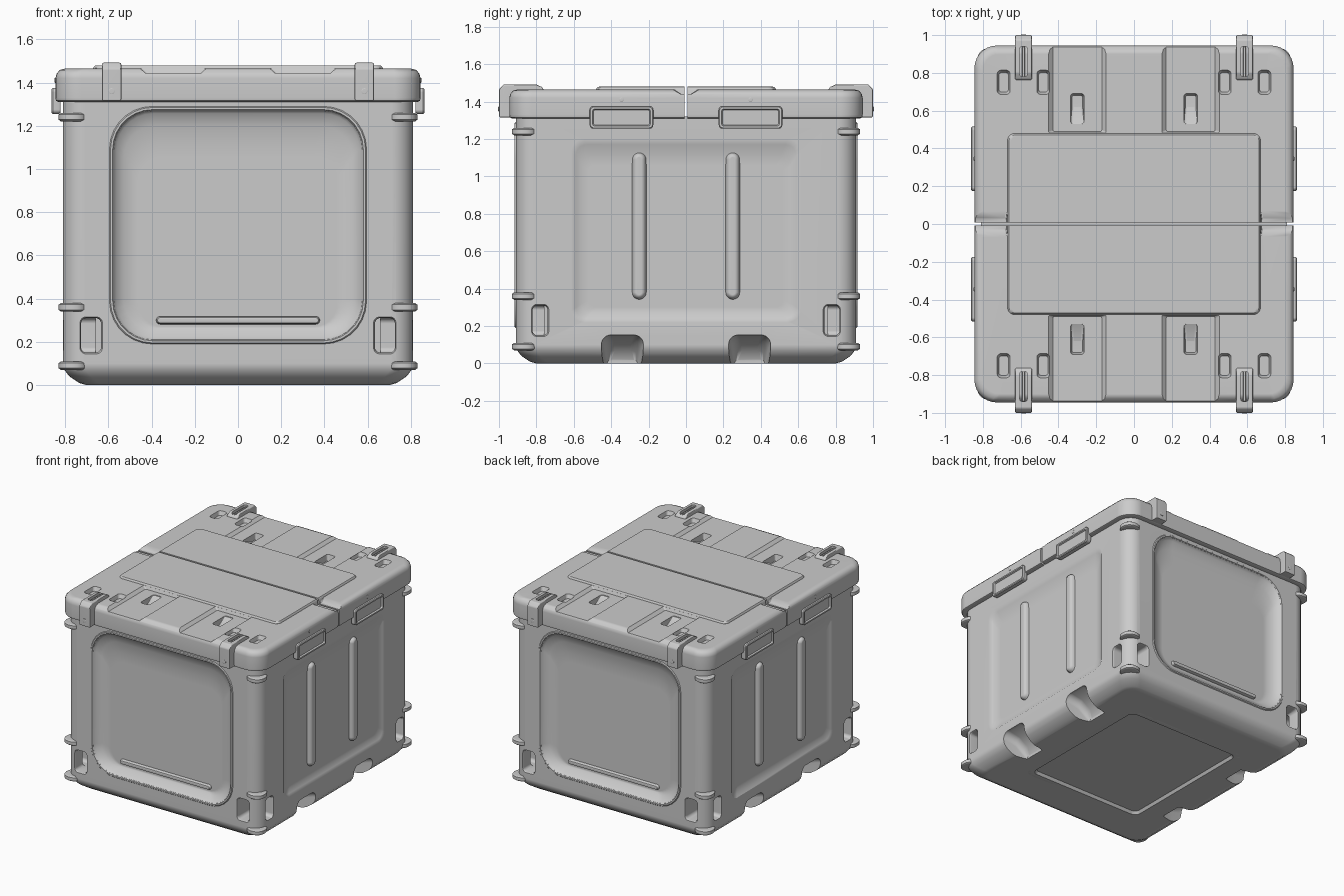
import bpy, bmesh, math
from mathutils import Matrix, Vector

if "Cube" in bpy.data.objects:
    bpy.data.objects.remove(bpy.data.objects["Cube"])

# ---------- helpers ----------
def ring_pts(hu, hv, r, w, cu=0, cv=0, n=7):
    """Rounded rectangle outline at height w."""
    r = min(r, hu, hv) * 0.999
    pts = []
    for k, (su, sv) in enumerate(((1, 1), (-1, 1), (-1, -1), (1, -1))):
        for i in range(n + 1):
            a = math.pi / 2 * (k + i / n)
            pts.append(Vector((cu + su * (hu - r) + r * math.cos(a),
                               cv + sv * (hv - r) + r * math.sin(a), w)))
    return pts

def make(name, bm, M):
    bmesh.ops.recalc_face_normals(bm, faces=bm.faces)
    bm.transform(M)
    me = bpy.data.meshes.new(name)
    bm.to_mesh(me)
    bm.free()
    ob = bpy.data.objects.new(name, me)
    bpy.context.collection.objects.link(ob)
    return ob

def loft(name, rings, M=Matrix(), closed=False):
    """Skin a stack of rounded rectangles (hu, hv, r, w, cu, cv)."""
    bm = bmesh.new()
    rows = [[bm.verts.new(p) for p in ring_pts(*r)] for r in rings]
    pairs = list(zip(rows, rows[1:])) + ([(rows[-1], rows[0])] if closed else [])
    for a, b in pairs:
        for i in range(len(a)):
            j = (i + 1) % len(a)
            bm.faces.new((a[i], a[j], b[j], b[i]))
    if not closed:
        bm.faces.new(rows[0])
        bm.faces.new(rows[-1])
    return make(name, bm, M)

def cut(ob, cutter):
    m = ob.modifiers.new("cut", 'BOOLEAN')
    m.operation, m.solver, m.object = 'DIFFERENCE', 'EXACT', cutter
    bpy.context.view_layer.objects.active = ob
    bpy.ops.object.modifier_apply(modifier=m.name)
    bpy.data.objects.remove(cutter, do_unlink=True)

def pill(name, hu, hv, w, h, cu, cv, M):
    """Raised half-round rib."""
    r = min(hu, hv)
    return loft(name, [(hu, hv, r, w - .01, cu, cv), (hu - r * .15, hv - r * .15, r, w + h * .5, cu, cv),
                       (hu - r * .4, hv - r * .4, r, w + h * .9, cu, cv),
                       (hu - r * .7, hv - r * .7, r, w + h, cu, cv)], M)

def side(axes, origin, turn):
    """Frame whose u, v, w axes lie on a side of the case."""
    R = Matrix(axes).transposed().to_4x4()
    return Matrix.Rotation(math.pi * turn, 4, 'Z') @ Matrix.Translation(origin) @ R

FRONT = [side(((1, 0, 0), (0, 0, 1), (0, -1, 0)), (0, -.91, 0), t) for t in (0, 1)]
RIGHT = [side(((0, 1, 0), (0, 0, 1), (1, 0, 0)), (.81, 0, 0), t) for t in (0, 1)]
UNDER = side(((1, 0, 0), (0, -1, 0), (0, 0, -1)), (0, 0, 0), 0)
TOP = Matrix.Translation((0, 0, 1.465))
SIGNS = [(sx, sy) for sx in (-1, 1) for sy in (-1, 1)]

# ---------- body shell ----------
body = loft("case_body", [(.70, .80, .08, 0), (.735, .835, .09, .01), (.78, .88, .10, .04),
                          (.803, .903, .10, .07), (.81, .91, .10, .10), (.81, .91, .10, 1.32)])

# front and back dished panels
for M in FRONT:
    cut(body, loft("panel_cut", [(.585, .54, .19, .02, 0, .74), (.575, .53, .18, 0, 0, .74),
                                 (.562, .517, .17, -.02, 0, .74), (.53, .475, .15, -.04, 0, .725),
                                 (.49, .43, .13, -.05, 0, .69), (.46, .39, .11, -.053, 0, .66)], M))
    loft("panel_rim", [(.598, .553, .2, -.004, 0, .74), (.59, .545, .195, .006, 0, .74),
                       (.58, .535, .185, .006, 0, .74), (.572, .527, .178, -.006, 0, .74)], M, True)
    pill("panel_rib", .38, .02, -.053, .022, 0, .30, M)

# left and right shallow panels, upright ribs and fork pockets
for M in RIGHT:
    cut(body, loft("side_cut", [(.64, .51, .08, .012, 0, .71), (.615, .49, .07, 0, 0, .71),
                                (.59, .465, .06, -.014, 0, .705), (.56, .42, .05, -.026, 0, .69),
                                (.52, .38, .04, -.03, 0, .68)], M))
    for s in (-1, 1):
        pill("side_rib", .04, .395, -.03, .03, s * .25, .735, M)
        cut(body, loft("fork_cut", [(.115, .155, .05, .03, s * .34, 0), (.11, .15, .05, -.02, s * .34, 0),
                                    (.10, .125, .05, -.10, s * .34, 0), (.09, .07, .05, -.16, s * .34, 0),
                                    (.08, .02, .02, -.19, s * .34, 0)], M))

# tie-down openings that leave a post at each corner
for M, u, hu in [(m, .68, .046) for m in FRONT] + [(m, .78, .04) for m in RIGHT]:
    for s in (-1, 1):
        cut(body, loft("corner_cut", [(hu + .012, .09, .03, .01, s * u, .23), (hu, .08, .025, -.012, s * u, .23),
                                      (hu, .08, .025, -.15, s * u, .23)], M))

# recessed base panel with its bead
cut(body, loft("base_cut", [(.48, .55, .05, .01), (.46, .53, .04, -.02)], UNDER))
loft("base_bead", [(.52, .59, .07, -.005), (.51, .58, .06, .0), (.485, .555, .05, .0), (.47, .54, .04, -.015)],
     UNDER, True)

# ---------- corner bands ----------
for sx, sy in SIGNS:
    for z in (.09, .36, 1.24):
        T = Matrix.Translation((sx * .764, sy * .864, z))
        loft("corner_band", [(.055, .055, .05, -.02), (.066, .066, .06, -.012),
                             (.066, .066, .06, .012), (.055, .055, .05, .02)], T)

# ---------- lid ----------
lid = loft("lid", [(.83, .93, .11, 1.31), (.842, .942, .12, 1.316), (.845, .945, .12, 1.33), (.845, .945, .12, 1.42),
                   (.839, .939, .115, 1.442), (.825, .925, .105, 1.458), (.80, .90, .09, 1.465)])
panel = loft("lid_raised_panel", [(.672, .482, .045, 1.45), (.67, .48, .04, 1.468),
                                  (.662, .472, .035, 1.478), (.652, .462, .03, 1.48)])
for sx, sy in SIGNS:
    # shallow channel running out to the lid edge
    cut(lid, loft("channel_cut", [(.18, .28, .01, .025, sx * .3, sy * .75),
                                  (.13, .26, .01, -.02, sx * .3, sy * .75)], TOP))
    # sloped scoop in the channel
    cut(lid, loft("scoop_cut", [(.038, .085, .015, .01, sx * .3, sy * .61),
                                (.035, .08, .015, -.025, sx * .3, sy * .61),
                                (.028, .03, .01, -.065, sx * .3, sy * .65)], TOP))
    # small pockets beside the latch
    for x in (.48, .69):
        cut(lid, loft("pocket_cut", [(.038, .068, .025, .01, sx * x, sy * .75),
                                     (.032, .062, .02, -.008, sx * x, sy * .75),
                                     (.026, .052, .018, -.03, sx * x, sy * .75)], TOP))
# dips and the split between the two lid halves
for s in (-1, 1):
    cut(lid, loft("dip_cut", [(.135, .10, .01, .02, s * .80, 0), (.125, .03, .01, -.025, s * .80, 0)], TOP))
for ob in (lid, panel):
    cut(ob, loft("seam_cut", [(1, .007, .001, 1.29), (1, .007, .001, 1.6)]))

# ---------- side handles ----------
for M in RIGHT:
    for s in (-1, 1):
        u = s * .345
        loft("handle", [(.165, .055, .015, .012, u, 1.315), (.17, .06, .02, .02, u, 1.315),
                        (.17, .06, .02, .047, u, 1.315), (.165, .055, .015, .053, u, 1.315),
                        (.155, .045, .012, .053, u, 1.315), (.15, .04, .01, .042, u, 1.315)], M)
        loft("handle_pin", [(.012, .012, .012, .03, u, 1.41), (.012, .012, .012, .037, u, 1.41),
                            (.007, .007, .007, .040, u, 1.41)], M)

# ---------- latches ----------
PROFILE = [(1.0, 1.315), (1.0, 1.465), (.975, 1.492), (.80, 1.492), (.765, 1.475), (.755, 1.44),
           (.91, 1.43), (.92, 1.315)]
for sx, sy in SIGNS:
    bm = bmesh.new()
    f = bm.faces.new([bm.verts.new((-.045, y, z)) for y, z in PROFILE])
    ext = bmesh.ops.extrude_face_region(bm, geom=[f])
    bmesh.ops.translate(bm, vec=(.09, 0, 0), verts=[v for v in ext["geom"] if isinstance(v, bmesh.types.BMVert)])
    bmesh.ops.recalc_face_normals(bm, faces=bm.faces)
    bmesh.ops.bevel(bm, geom=bm.edges[:], offset=.008, segments=2, affect='EDGES', profile=.5)
    T = Matrix.Translation((sx * .585, 0, 0)) @ Matrix.Rotation(0 if sy > 0 else math.pi, 4, 'Z')
    latch = make("latch", bm, T)
    cut(latch, loft("slot_cut", [(.02, .08, .015, 1.40, 0, .86), (.02, .08, .015, 1.55, 0, .86)], T))
    loft("latch_tongue", [(.008, .082, .004, 1.42, 0, .86), (.008, .082, .004, 1.478, 0, .86),
                          (.005, .078, .003, 1.483, 0, .86)], T)
    B = T @ Matrix.Translation((0, 1.0, 1.36)) @ Matrix.Rotation(-math.pi / 2, 4, 'X')
    loft("latch_pin", [(.014, .014, .014, -.01), (.014, .014, .014, .002), (.010, .010, .010, .004)], B)

# ---------- shading ----------
for ob in bpy.context.scene.objects:
    bpy.ops.object.select_all(action='DESELECT')
    ob.select_set(True)
    bpy.context.view_layer.objects.active = ob
    bpy.ops.object.shade_smooth_by_angle(angle=math.radians(38))
    ob.modifiers.new("normals", 'WEIGHTED_NORMAL').keep_sharp = True
